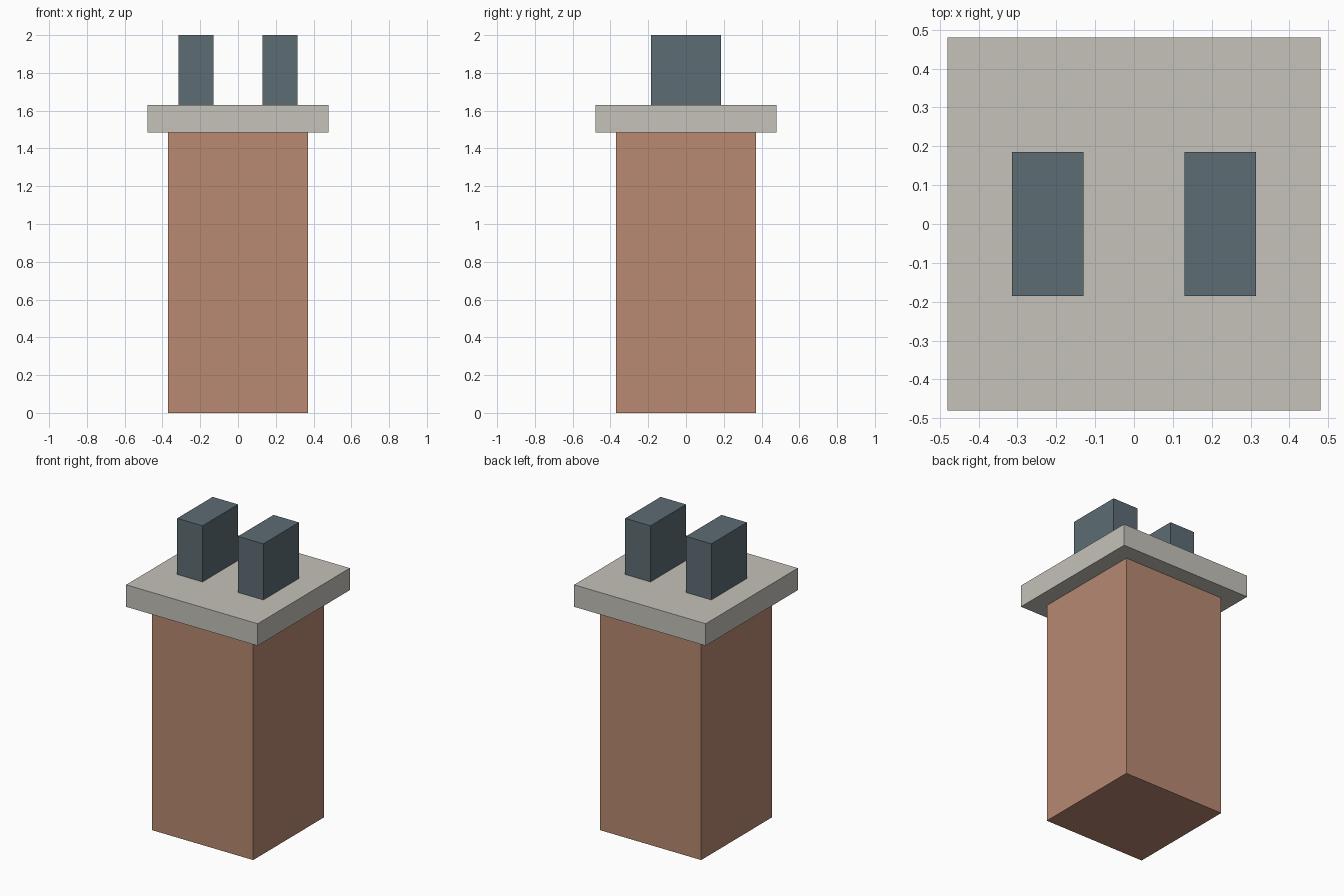
import bpy

cube = bpy.data.objects.get("Cube")
if cube:
    bpy.data.objects.remove(cube, do_unlink=True)


def material(name, rgb):
    mat = bpy.data.materials.new(name)
    mat.use_nodes = True
    color = (*rgb, 1)
    mat.diffuse_color = color
    for node in mat.node_tree.nodes:
        if node.type == "BSDF_PRINCIPLED":
            node.inputs["Base Color"].default_value = color
    return mat


def box(name, x, width, depth, bottom, top, mat):
    bpy.ops.mesh.primitive_cube_add(size=1, location=(x, 0, (bottom + top) / 2))
    obj = bpy.context.object
    obj.name = name
    obj.scale = (width, depth, top - bottom)
    bpy.ops.object.transform_apply(location=False, rotation=False, scale=True)
    obj.data.materials.append(mat)
    return obj


brick = material("brick", (0.479, 0.250, 0.168))
stone = material("pale stone", (0.558, 0.539, 0.485))
slate = material("slate blue", (0.107, 0.150, 0.174))

body_top, cap_top, pot_top = 1.485, 1.63, 2.0

# Square stack and overhanging cap
box("chimney_stack", 0, 0.74, 0.74, 0, body_top, brick)
box("chimney_cap", 0, 0.96, 0.96, body_top, cap_top, stone)

# Pair of chimney pots
for side, sign in (("left", 1), ("right", -1)):
    box(side + "_chimney_pot", sign * 0.222, 0.185, 0.37, cap_top, pot_top, slate)
